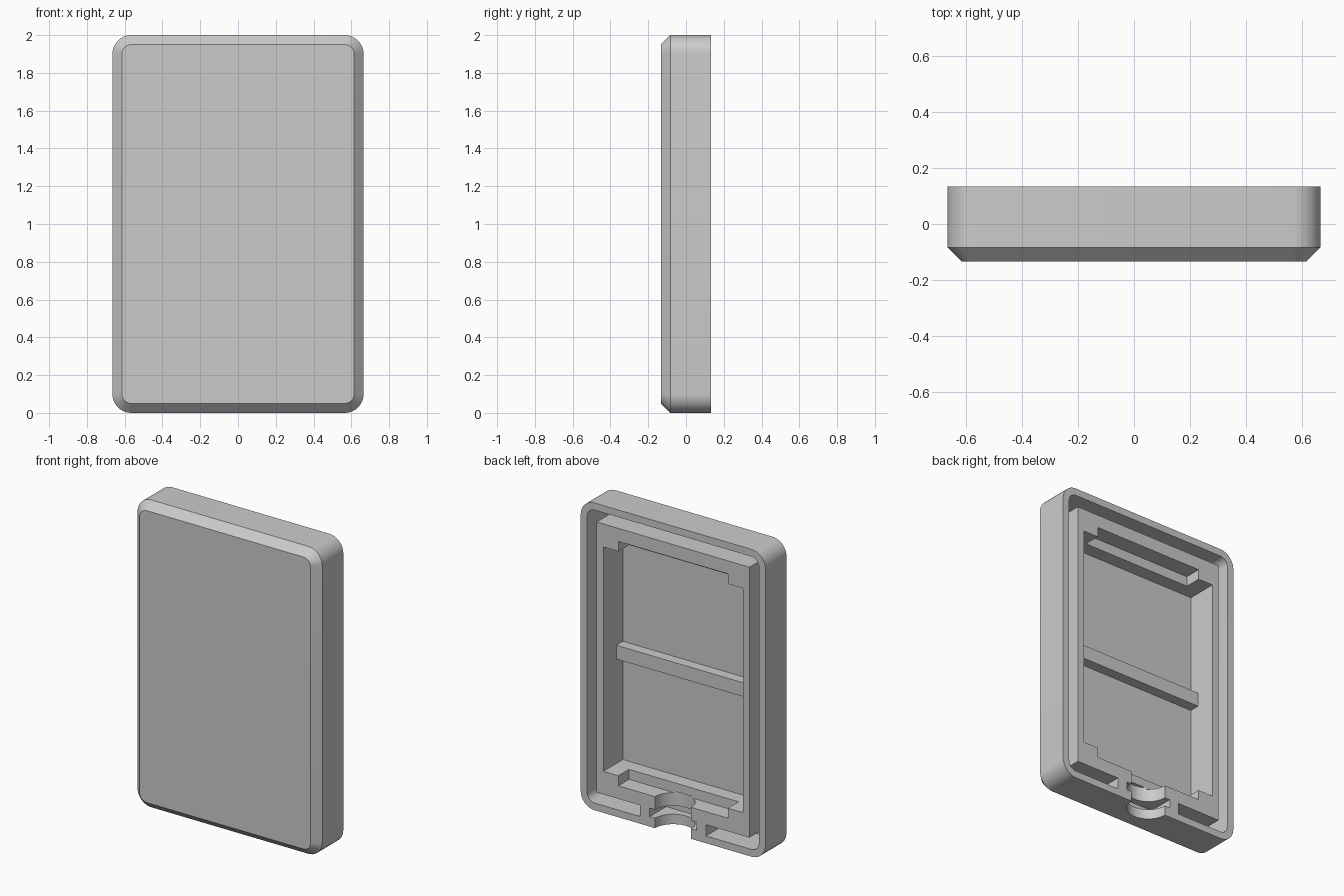
import bpy
import bmesh
from math import sin, cos, pi, radians

cube = bpy.data.objects.get("Cube")
if cube:
    bpy.data.objects.remove(cube, do_unlink=True)

# Main sizes
HALF_W, HALF_H, BACK = 0.665, 1.0, 0.133
CHAMFER = 0.05
WALL = 0.047
FLOOR = -0.068
OVER = 0.1  # how far cutters reach past the surface

grey = bpy.data.materials.new("plain grey")
grey.use_nodes = True
colour = (0.6, 0.6, 0.6, 1)
grey.diffuse_color = colour
grey.node_tree.nodes["Principled BSDF"].inputs["Base Color"].default_value = colour


def finish(name, bm):
    bmesh.ops.recalc_face_normals(bm, faces=bm.faces)
    mesh = bpy.data.meshes.new(name)
    bm.to_mesh(mesh)
    bm.free()
    mesh.materials.append(grey)
    obj = bpy.data.objects.new(name, mesh)
    bpy.context.collection.objects.link(obj)
    return obj


def box(name, x, y, z):
    """Box from (low, high) pairs."""
    bm = bmesh.new()
    bmesh.ops.create_cube(bm, size=1)
    for v in bm.verts:
        v.co = [lo + (c + 0.5) * (hi - lo) for c, (lo, hi) in zip(v.co, (x, y, z))]
    return finish(name, bm)


def rounded_loop(bm, inset, radius, y, steps=10):
    """Ring of vertices round the case outline, moved in by inset."""
    w, h = HALF_W - inset - radius, HALF_H - inset - radius
    ring = []
    for i, (sx, sz) in enumerate(((1, 1), (-1, 1), (-1, -1), (1, -1))):
        for k in range(steps + 1):
            a = (i + k / steps) * pi / 2
            ring.append(bm.verts.new((sx * w + radius * cos(a), y,
                                      1 + sz * h + radius * sin(a))))
    return ring


def combine(target, tool, operation):
    mod = target.modifiers.new(tool.name, 'BOOLEAN')
    mod.operation = operation
    mod.solver = 'EXACT'
    mod.object = tool
    bpy.context.view_layer.objects.active = target
    bpy.ops.object.modifier_apply(modifier=mod.name)
    bpy.data.objects.remove(tool, do_unlink=True)


# Tray: chamfered front, rounded sides, rim and hollow back
bm = bmesh.new()
rings = [rounded_loop(bm, *r) for r in (
    (CHAMFER, 0.05, -BACK),
    (0, 0.1, -BACK + CHAMFER),
    (0, 0.1, BACK),
    (WALL, 0.053, BACK),
    (WALL, 0.053, FLOOR))]
for a, b in zip(rings, rings[1:]):
    for i in range(len(a)):
        j = (i + 1) % len(a)
        bm.faces.new((a[i], a[j], b[j], b[i]))
bm.faces.new(rings[0])
bm.faces.new(rings[-1])
case = finish("case", bm)

# Inner frame block and the bridge joining it to the bottom rim
combine(case, box("frame_block", (-0.55, 0.55), (FLOOR - 0.02, BACK), (0.12, 1.88)), 'UNION')
combine(case, box("bridge", (-0.237, 0.237), (FLOOR - 0.02, BACK), (0.03, 0.15)), 'UNION')

# Pocket with a shallow step at its top and bottom
combine(case, box("pocket", (-0.502, 0.502), (FLOOR, BACK + OVER), (0.27, 1.73)), 'DIFFERENCE')
combine(case, box("step", (-0.394, 0.394), (BACK - 0.11, BACK + OVER), (0.205, 1.795)), 'DIFFERENCE')

# Cable port: half-round channel through the bottom wall, and a flange slot
bm = bmesh.new()
bmesh.ops.create_cone(bm, cap_ends=True, segments=48, radius1=0.13, radius2=0.13, depth=0.31)
bmesh.ops.translate(bm, verts=bm.verts, vec=(0, BACK, 0.06))
combine(case, finish("port", bm), 'DIFFERENCE')
combine(case, box("flange_slot", (-0.168, 0.168), (BACK - 0.17, BACK + OVER), (0.065, 0.12)), 'DIFFERENCE')

# Rib across the middle of the pocket
rib = box("middle_rib", (-0.51, 0.51), (FLOOR - 0.01, 0), (0.95, 1.04))

bpy.ops.object.select_all(action='DESELECT')
case.select_set(True)
bpy.context.view_layer.objects.active = case
bpy.ops.object.shade_smooth_by_angle(angle=radians(30))
